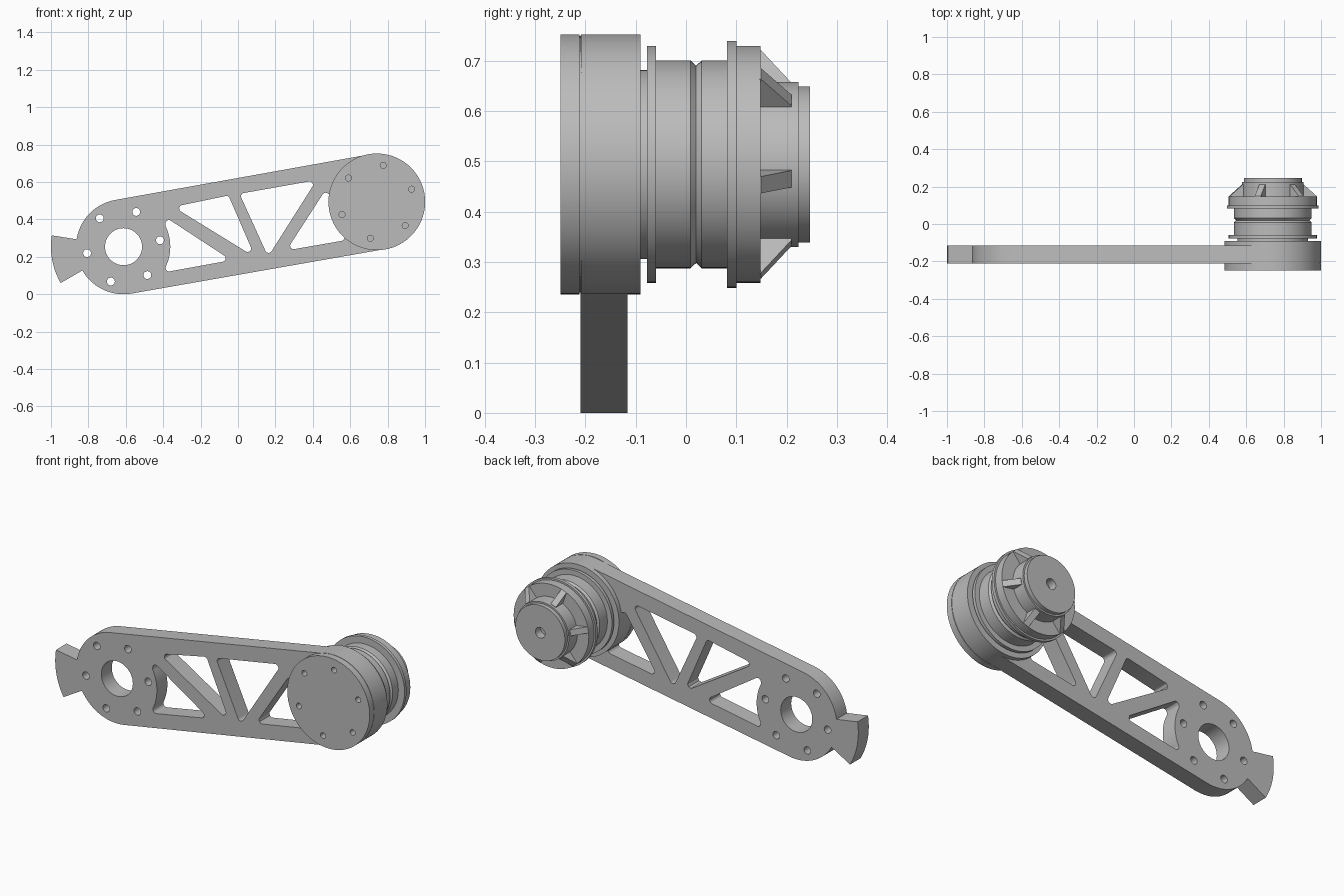
import bpy, bmesh, math
from mathutils import Vector, Matrix

cube = bpy.data.objects.get("Cube")
if cube:
    bpy.data.objects.remove(cube, do_unlink=True)

grey = bpy.data.materials.new("machined grey")
grey.use_nodes = True
grey.diffuse_color = (0.5, 0.5, 0.5, 1)
grey.node_tree.nodes["Principled BSDF"].inputs["Base Color"].default_value = (0.5, 0.5, 0.5, 1)

HUB = Vector((-0.612, 0.254))
MOTOR = Vector((0.742, 0.494))
TILT = 10
HUB_R, MOTOR_R = 0.254, 0.2585


def arc(centre, radius, start, end, steps):
    angles = [math.radians(start + (end - start) * i / steps) for i in range(steps + 1)]
    return [centre + radius * Vector((math.cos(a), math.sin(a))) for a in angles]


def circle(centre, radius, steps=32):
    return arc(centre, radius, 0, 360, steps)[:-1]


def bolt_circle(centre, spread, radius, start):
    return [circle(c, radius, 20) for c in arc(centre, spread, start, start + 300, 5)]


def fillet(points, radius=0.018):
    """Round every sharp corner of a polygon with a tangent arc."""
    result = []
    for i, p in enumerate(points):
        p = Vector(p)
        a = (Vector(points[i - 1]) - p).normalized()
        b = (Vector(points[(i + 1) % len(points)]) - p).normalized()
        half = a.angle(b) / 2
        if half > math.radians(75):
            result.append(p)
            continue
        t = radius / math.tan(half)
        centre = p + (a + b).normalized() * radius / math.sin(half)
        u, v = p + a * t - centre, p + b * t - centre
        for k in range(7):
            d = u.lerp(v, k / 6).normalized()
            result.append(centre + d * radius)
    return result


def finish(obj):
    obj.data.materials.clear()
    obj.data.materials.append(grey)
    bpy.ops.object.select_all(action='DESELECT')
    obj.select_set(True)
    bpy.context.view_layer.objects.active = obj
    bpy.ops.object.shade_smooth_by_angle(angle=math.radians(25))


def plate(name, loops, y_front, y_back):
    """Flat plate: first loop is the outline, the others are holes."""
    curve = bpy.data.curves.new(name, 'CURVE')
    curve.dimensions = '2D'
    curve.fill_mode = 'BOTH'
    curve.extrude = (y_back - y_front) / 2
    for loop in loops:
        spline = curve.splines.new('POLY')
        spline.points.add(len(loop) - 1)
        for point, p in zip(spline.points, loop):
            point.co = (p[0], p[1], 0, 1)
        spline.use_cyclic_u = True
    obj = bpy.data.objects.new(name, curve)
    bpy.context.collection.objects.link(obj)
    obj.location.y = (y_front + y_back) / 2
    obj.rotation_euler.x = math.pi / 2
    bpy.ops.object.select_all(action='DESELECT')
    obj.select_set(True)
    bpy.context.view_layer.objects.active = obj
    bpy.ops.object.convert(target='MESH')
    obj = bpy.context.view_layer.objects.active
    bm = bmesh.new()
    bm.from_mesh(obj.data)
    bmesh.ops.remove_doubles(bm, verts=bm.verts, dist=1e-5)
    bmesh.ops.recalc_face_normals(bm, faces=bm.faces)
    bm.to_mesh(obj.data)
    bm.free()
    finish(obj)


def mesh_object(name, bm):
    bmesh.ops.recalc_face_normals(bm, faces=bm.faces)
    mesh = bpy.data.meshes.new(name)
    bm.to_mesh(mesh)
    bm.free()
    obj = bpy.data.objects.new(name, mesh)
    bpy.context.collection.objects.link(obj)
    obj.location = (MOTOR.x, 0, MOTOR.y)
    finish(obj)


def lathe(name, profile, steps=96):
    """Spin (radius, y) points around the y axis."""
    bm = bmesh.new()
    verts = [bm.verts.new((r, y, 0)) for r, y in profile]
    edges = [bm.edges.new(pair) for pair in zip(verts, verts[1:])]
    bmesh.ops.spin(bm, geom=verts + edges, cent=(0, 0, 0), axis=(0, 1, 0),
                   angle=math.tau, steps=steps, use_merge=False)
    bmesh.ops.remove_doubles(bm, verts=bm.verts, dist=1e-5)
    mesh_object(name, bm)


# Arm: rounded bar with a stop tab, truss windows and bolt holes
outline = (arc(HUB, HUB_R, 90 + TILT, 171, 20) + arc(HUB, 0.388, 171, 210, 12)
           + arc(HUB, HUB_R, 210, 270 + TILT, 20)
           + arc(MOTOR, MOTOR_R - 0.002, TILT - 90, TILT + 90, 48))
windows = [
    [(-0.385, 0.41)] + arc(HUB, 0.25, 27, -26, 14) + [(-0.383, 0.119), (-0.036, 0.182)],
    [(-0.345, 0.467), (-0.051, 0.528), (0.092, 0.198)],
    [(0.008, 0.537), (0.42, 0.61), (0.161, 0.201)],
    [(0.259, 0.234), (0.463, 0.55)] + arc(MOTOR, 0.25, 172, 226, 12) + [(0.57, 0.288)],
]
plate("arm", [outline, circle(HUB, 0.099, 48)] + [fillet(w) for w in windows]
      + bolt_circle(HUB, 0.198, 0.021, TILT), -0.21, -0.116)

# Front cover with screw holes
plate("front_cover", [circle(MOTOR, MOTOR_R, 96)] + bolt_circle(MOTOR, 0.198, 0.016, 20),
      -0.249, -0.212)

# Motor body: housing, neck, flanges, grooved drum, stepped end and shaft bore
lathe("motor_body", [
    (0, -0.212), (0.255, -0.212), (0.255, -0.209), (MOTOR_R, -0.209), (MOTOR_R, -0.09),
    (0.188, -0.09), (0.188, -0.078), (0.2355, -0.078), (0.2355, -0.06),
    (0.2065, -0.06), (0.2065, 0.009), (0.196, 0.02), (0.2065, 0.031), (0.2065, 0.082),
    (0.2455, 0.082), (0.2455, 0.1), (0.2355, 0.1), (0.2355, 0.148),
    (0.164, 0.148), (0.164, 0.224), (0.155, 0.224), (0.155, 0.247),
    (0.03, 0.247), (0.03, 0.2), (0, 0.2)])

# Sloped ribs around the end boss
ribs = bmesh.new()
for k in range(6):
    turn = Matrix.Rotation(math.radians(TILT - 60 * k), 4, 'Y')
    sides = []
    for z in (-0.017, 0.017):
        corners = [(0.15, 0.146), (0.2355, 0.146), (0.2355, 0.149), (0.166, 0.21), (0.15, 0.21)]
        sides.append([ribs.verts.new(turn @ Vector((r, y, z))) for r, y in corners])
    near, far = sides
    ribs.faces.new(near)
    ribs.faces.new(far[::-1])
    for i in range(len(near)):
        ribs.faces.new((near[i - 1], near[i], far[i], far[i - 1]))
mesh_object("end_ribs", ribs)
